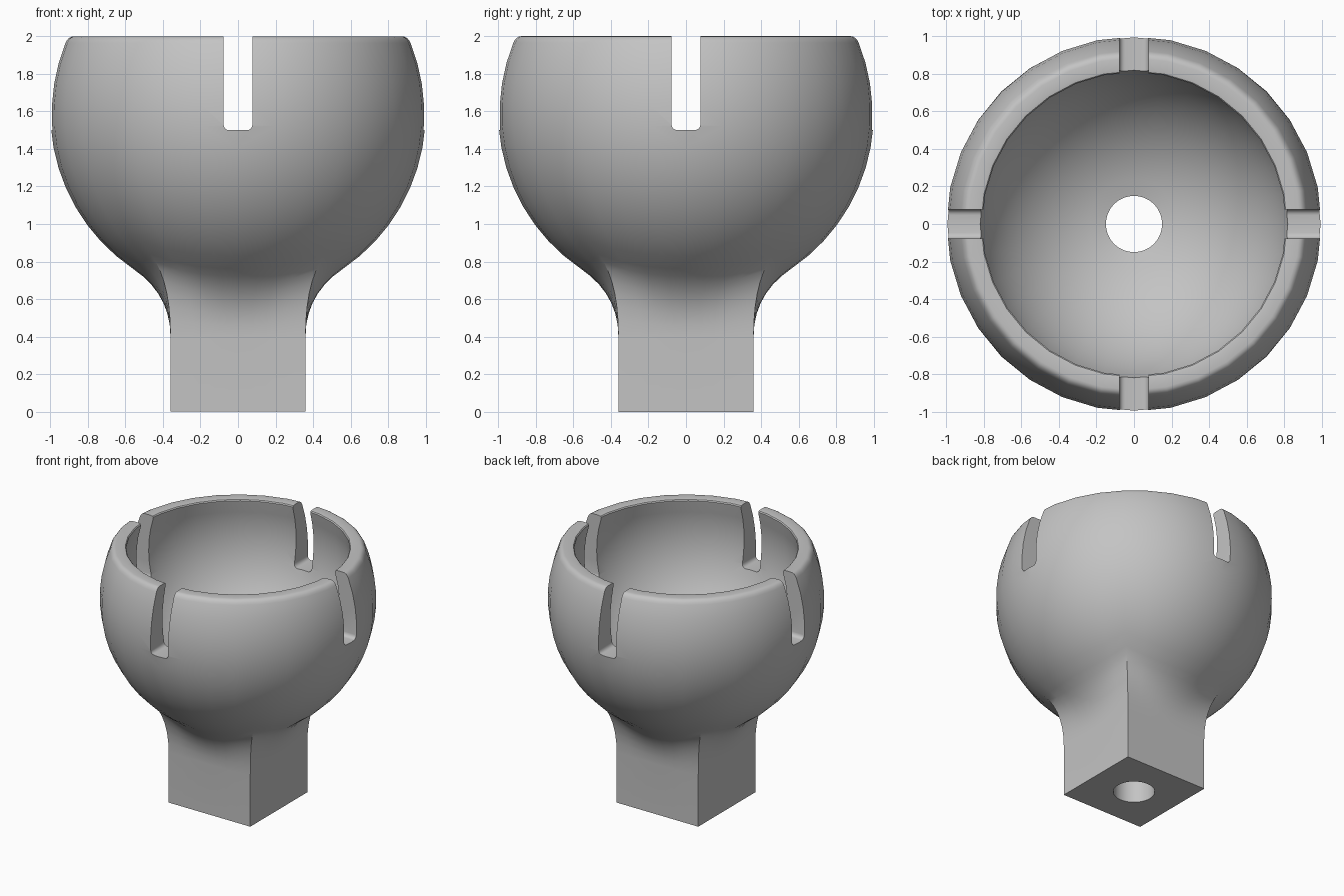
import bpy, bmesh
from math import sin, cos, asin, acos, pi, sqrt
from mathutils import Vector

if "Cube" in bpy.data.objects:
    bpy.data.objects.remove(bpy.data.objects["Cube"], do_unlink=True)

SEGMENTS = 32
HALF = 0.36               # half width of the square stem
BALL_Z, BALL_R = 1.59, 1.0
CUP_Z, CUP_R = 1.72, 0.85
HOLE_R = 0.15
RIM_Z = 2.0


def bezier(a, b, c, steps):
    """Points on a quadratic curve, both ends included."""
    pts = []
    for i in range(steps + 1):
        t = i / steps
        p = [u * (1 - t) ** 2 + 2 * v * t * (1 - t) + w * t * t for u, v, w in zip(a, b, c)]
        pts.append(tuple(p))
    return pts


def arc(centre_z, radius, start, end, steps):
    """Points on a sphere profile, with angles measured from straight down."""
    return [(radius * sin(a), centre_z - radius * cos(a))
            for a in (start + (end - start) * i / steps for i in range(steps + 1))]


def profile(angle):
    """Closed (radius, height) outline of the socket wall at one angle."""
    square = HALF / max(abs(cos(angle)), abs(sin(angle)))
    # flare from the square stem, tangent to the ball
    join_r = 0.56 + (square - HALF) * 0.67
    drop = sqrt(BALL_R ** 2 - join_r ** 2)
    join = (join_r, BALL_Z - drop)
    bend = (square, join[1] - (join_r - square) * join_r / drop)
    pts = [(square, 0.0)] + bezier((square, 0.4), bend, join, 7)
    # outer ball up to the rim
    top = acos((BALL_Z - 1.965) / BALL_R)
    outer = arc(BALL_Z, BALL_R, asin(join_r), top, 12)
    pts += outer[1:]
    # rounded rim
    pts += bezier(outer[-1], (0.912, RIM_Z), (0.885, RIM_Z), 4)[1:]
    inner = arc(CUP_Z, CUP_R, acos((CUP_Z - 1.975) / CUP_R), asin(HOLE_R / CUP_R), 16)
    pts += bezier((0.83, RIM_Z), (0.802, RIM_Z), inner[0], 3)
    # inner cup and the hole down through the stem
    pts += inner[1:] + [(HOLE_R, 0.0)]
    return pts


def new_object(name, bm):
    bmesh.ops.recalc_face_normals(bm, faces=bm.faces)
    mesh = bpy.data.meshes.new(name)
    bm.to_mesh(mesh)
    bm.free()
    obj = bpy.data.objects.new(name, mesh)
    bpy.context.collection.objects.link(obj)
    return obj


# Socket body: the wall outline carried around the axis
bm = bmesh.new()
columns = []
for i in range(SEGMENTS):
    a = 2 * pi * i / SEGMENTS
    columns.append([bm.verts.new((r * cos(a), r * sin(a), z)) for r, z in profile(a)])
count = len(columns[0])
for i in range(SEGMENTS):
    left, right = columns[i], columns[(i + 1) % SEGMENTS]
    for j in range(count):
        k = (j + 1) % count
        bm.faces.new((left[j], right[j], right[k], left[k]))
socket = new_object("socket_body", bm)

grey = bpy.data.materials.new("plain_grey")
grey.use_nodes = True
colour = (0.55, 0.55, 0.55, 1.0)
grey.diffuse_color = colour
grey.node_tree.nodes["Principled BSDF"].inputs["Base Color"].default_value = colour
socket.data.materials.append(grey)


# Slots: two crossing bars with rounded lower edges
def slot_cutter(name, size):
    bm = bmesh.new()
    bmesh.ops.create_cube(bm, size=1.0)
    bmesh.ops.scale(bm, vec=size, verts=bm.verts)
    bmesh.ops.translate(bm, vec=(0, 0, 1.5 + size[2] / 2), verts=bm.verts)
    lower = []
    for e in bm.edges:
        a, b = (v.co for v in e.verts)
        if max(a.z, b.z) < 1.6 and (a - b).length > 1:
            lower.append(e)
    bmesh.ops.bevel(bm, geom=lower, offset=0.03, segments=4, profile=0.5, affect='EDGES')
    cutter = new_object(name, bm)
    cutter.data.materials.append(grey)
    cutter.hide_render = True
    return cutter


bpy.ops.object.select_all(action='DESELECT')
socket.select_set(True)
bpy.context.view_layer.objects.active = socket
for name, size in (("slot_cutter_x", Vector((2.4, 0.154, 0.8))),
                   ("slot_cutter_y", Vector((0.154, 2.4, 0.8)))):
    cutter = slot_cutter(name, size)
    mod = socket.modifiers.new(name, 'BOOLEAN')
    mod.operation = 'DIFFERENCE'
    mod.solver = 'EXACT'
    mod.object = cutter
    bpy.ops.object.modifier_apply(modifier=mod.name)
    bpy.data.objects.remove(cutter, do_unlink=True)

bpy.ops.object.shade_smooth_by_angle(angle=pi / 6)
